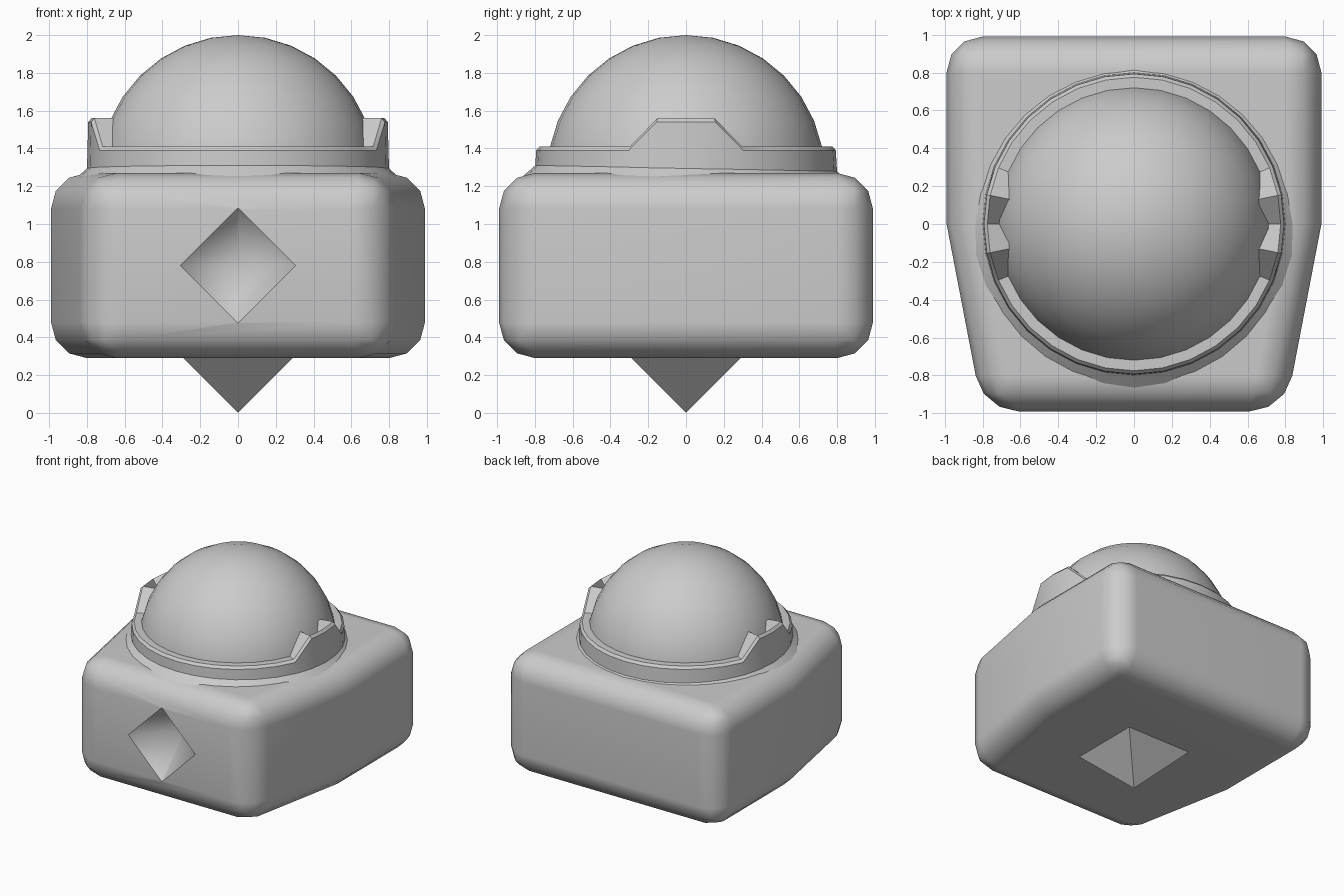
import bpy, bmesh, math
from mathutils import Vector

if "Cube" in bpy.data.objects:
    bpy.data.objects.remove(bpy.data.objects["Cube"], do_unlink=True)

GREY = (0.6, 0.6, 0.6, 1)
grey = bpy.data.materials.new("plain grey")
grey.use_nodes = True
grey.diffuse_color = GREY
for node in grey.node_tree.nodes:
    if node.type == "BSDF_PRINCIPLED":
        node.inputs["Base Color"].default_value = GREY


def activate(obj):
    bpy.ops.object.select_all(action="DESELECT")
    obj.select_set(True)
    bpy.context.view_layer.objects.active = obj


def smooth(obj, degrees):
    activate(obj)
    bpy.ops.object.shade_smooth_by_angle(angle=math.radians(degrees))


def make(name, bm):
    bmesh.ops.recalc_face_normals(bm, faces=bm.faces)
    mesh = bpy.data.meshes.new(name)
    bm.to_mesh(mesh)
    bm.free()
    mesh.materials.append(grey)
    obj = bpy.data.objects.new(name, mesh)
    bpy.context.collection.objects.link(obj)
    return obj


def cone(name, sides, r1, r2, depth, location, rotation):
    bpy.ops.mesh.primitive_cone_add(vertices=sides, radius1=r1, radius2=r2,
                                    depth=depth, location=location, rotation=rotation)
    obj = bpy.context.object
    obj.name = name
    obj.data.materials.append(grey)
    return obj


# Body: tapered block with rounded edges and a pyramid-shaped dent in front
bm = bmesh.new()
half = [(0.8, -0.99), (0.99, 0), (0.99, 0.99)]
plan = half + [(-x, y) for x, y in reversed(half)]
base = bm.faces.new([bm.verts.new((x, y, 0.29)) for x, y in plan])
top = bmesh.ops.extrude_face_region(bm, geom=[base])["geom"]
bmesh.ops.translate(bm, vec=(0, 0, 0.98),
                    verts=[v for v in top if isinstance(v, bmesh.types.BMVert)])
body = make("body", bm)
bevel = body.modifiers.new("rounding", "BEVEL")
bevel.width = 0.19
bevel.segments = 3
bevel.limit_method = "ANGLE"
bevel.angle_limit = math.radians(30)

cutter = cone("dent_cutter", 4, 0.61, 0, 0.6, (0, -0.99, 0.78), (-math.pi / 2, 0, 0))
cutter.hide_render = True
cut = body.modifiers.new("dent", "BOOLEAN")
cut.operation = "DIFFERENCE"
cut.solver = "EXACT"
cut.object = cutter
activate(body)
for name in ("rounding", "dent"):
    bpy.ops.object.modifier_apply(modifier=name)
bpy.data.objects.remove(cutter, do_unlink=True)

# Soft shading inside the dent, crisp rim around it
smooth(body, 40)
tip = Vector((0, -0.69, 0.78))
verts = body.data.vertices
for edge in body.data.edges:
    if any((verts[i].co - tip).length < 0.02 for i in edge.vertices):
        edge.use_edge_sharp = False
weighted = body.modifiers.new("even shading", "WEIGHTED_NORMAL")
weighted.keep_sharp = True

# Shoulder: shallow rise from the body to the ring
shoulder = cone("shoulder", 32, 0.94, 0.79, 0.135, (0, 0, 1.235), (-0.02, 0, 0))
smooth(shoulder, 40)

# Ring: a band around the dome, raised into a tab on each side
SIDES = 32
bm = bmesh.new()
rows = []
for k in range(SIDES):
    angle = 2 * math.pi * k / SIDES
    step = min(k % 16, 16 - k % 16)          # steps away from the nearest side
    rim = 1.54 if step <= 1 else 1.39
    inner = (0.7, 1.41) if step == 0 else (0.64, rim + 0.02)
    profile = [(0.64, 1.27), (0.8, 1.27), (0.793, rim), (0.775, rim + 0.02), inner]
    rows.append([bm.verts.new((r * math.cos(angle), r * math.sin(angle), z))
                 for r, z in profile])
for k, row in enumerate(rows):
    following = rows[(k + 1) % SIDES]
    for i in range(len(row)):
        j = (i + 1) % len(row)
        bm.faces.new((row[i], following[i], following[j], row[j]))
ring = make("ring", bm)
smooth(ring, 30)

# Dome: upper half of a sphere
bm = bmesh.new()
bmesh.ops.create_uvsphere(bm, u_segments=32, v_segments=16, radius=0.734)
bmesh.ops.delete(bm, geom=[v for v in bm.verts if v.co.z < -0.01], context="VERTS")
bmesh.ops.translate(bm, vec=(0, 0, 1.266), verts=bm.verts)
dome = make("dome", bm)
smooth(dome, 30)

# Foot: downward square pyramid below the body
foot = cone("foot", 4, 0.29 * math.sqrt(2), 0, 0.29, (0, 0, 0.145),
            (math.pi, 0, math.pi / 4))
